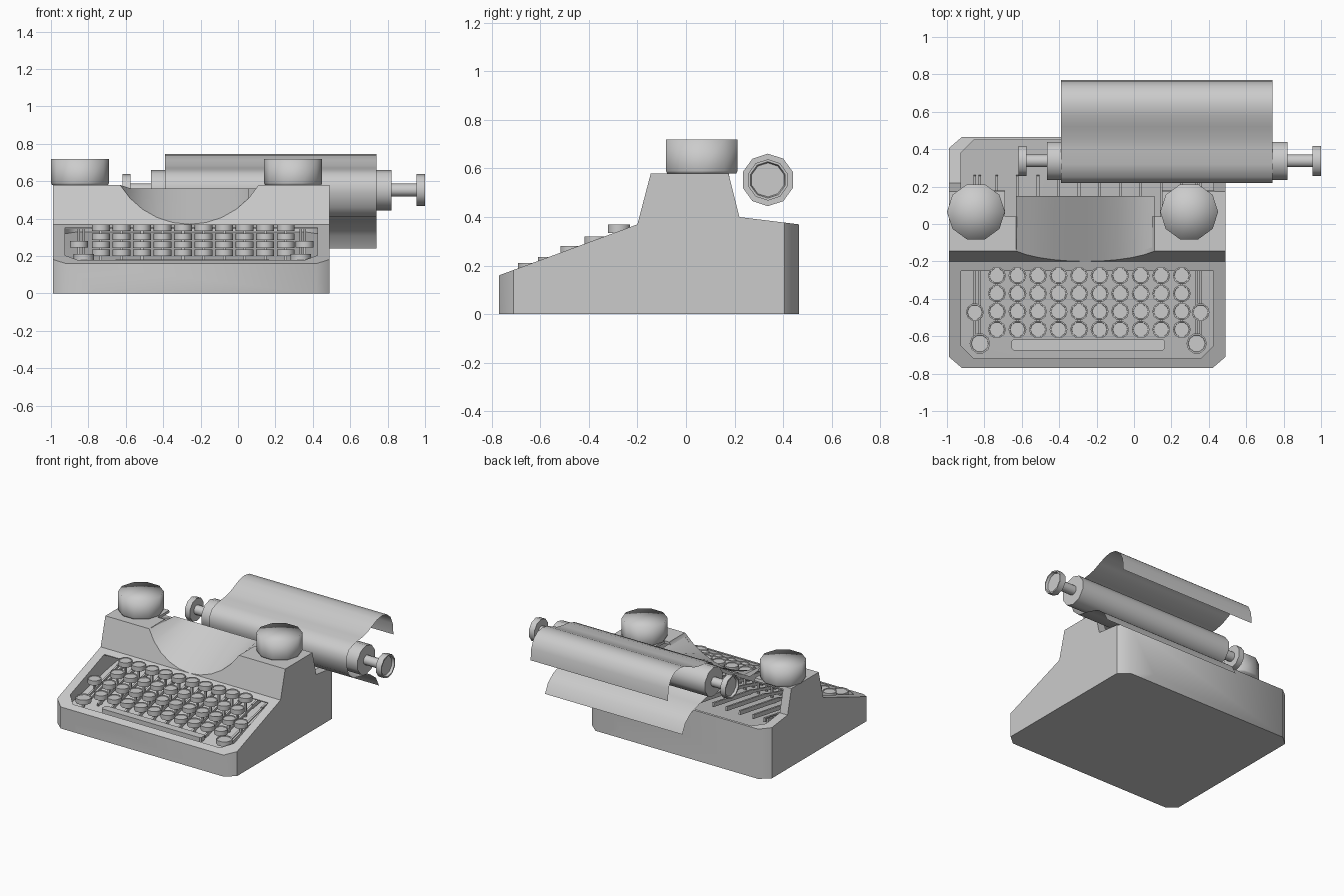
import bpy, bmesh, math
from mathutils import Vector, Matrix

if "Cube" in bpy.data.objects:
    bpy.data.objects.remove(bpy.data.objects["Cube"])

grey = bpy.data.materials.new("warm grey")
grey.diffuse_color = (0.6, 0.6, 0.6, 1)
grey.use_nodes = True
grey.node_tree.nodes["Principled BSDF"].inputs["Base Color"].default_value = grey.diffuse_color


def shade(ob, angle):
    for o in bpy.context.selected_objects:
        o.select_set(False)
    ob.select_set(True)
    bpy.context.view_layer.objects.active = ob
    bpy.ops.object.shade_smooth_by_angle(angle=math.radians(angle))


def finish(name, bm, smooth=None):
    bmesh.ops.recalc_face_normals(bm, faces=bm.faces)
    me = bpy.data.meshes.new(name)
    bm.to_mesh(me)
    bm.free()
    ob = bpy.data.objects.new(name, me)
    bpy.context.collection.objects.link(ob)
    me.materials.append(grey)
    if smooth:
        shade(ob, smooth)
    return ob


def prism(name, pts, axis, a, b):
    """Extrude a 2D outline along an axis from a to b."""
    place = {'x': lambda p, t: (t, p[0], p[1]),
             'y': lambda p, t: (p[0], t, p[1]),
             'z': lambda p, t: (p[0], p[1], t)}[axis]
    bm = bmesh.new()
    lo = [bm.verts.new(place(p, a)) for p in pts]
    hi = [bm.verts.new(place(p, b)) for p in pts]
    n = len(pts)
    bm.faces.new(lo)
    bm.faces.new(hi)
    for i in range(n):
        bm.faces.new((lo[i], lo[(i + 1) % n], hi[(i + 1) % n], hi[i]))
    return finish(name, bm)


def add_lathe(bm, profile, centre, axis, n=10):
    """Spin (radius, height) points about an axis; the ends are capped."""
    rings = []
    for r, h in profile:
        ring = []
        for i in range(n):
            t = 2 * math.pi * (i + (0.5 if axis == 'x' else 0)) / n
            u, v = r * math.cos(t), r * math.sin(t)
            off = (h, u, v) if axis == 'x' else (u, v, h)
            ring.append(bm.verts.new(Vector(centre) + Vector(off)))
        rings.append(ring)
    for p, q in zip(rings, rings[1:]):
        for i in range(n):
            bm.faces.new((p[i], p[(i + 1) % n], q[(i + 1) % n], q[i]))
    bm.faces.new(rings[0])
    return bm.faces.new(rings[-1])


def add_bar(bm, p, q, w, h):
    """Thin bar between two points in the same x plane."""
    p, q = Vector(p), Vector(q)
    d = q - p
    m = (Matrix.Translation((p + q) / 2)
         @ Matrix.Rotation(math.atan2(d.z, d.y), 4, 'X')
         @ Matrix.Diagonal((w, d.length, h, 1)))
    bmesh.ops.create_cube(bm, size=1, matrix=m)


def octagon(x0, x1, y0, y1, c, d):
    return [(x0 + c, y0), (x1 - c, y0), (x1, y0 + d), (x1, y1 - d),
            (x1 - c, y1), (x0 + c, y1), (x0, y1 - d), (x0, y0 + d)]


def boolean(ob, cutter, op):
    mod = ob.modifiers.new("cut", 'BOOLEAN')
    mod.operation, mod.object, mod.solver = op, cutter, 'EXACT'
    bpy.context.view_layer.objects.active = ob
    bpy.ops.object.modifier_apply(modifier=mod.name)
    bpy.data.objects.remove(cutter)


# Casing: side outline with chamfered corners, hollowed out under the hood
casing = prism("casing", [(-.77, 0), (-.77, .16), (-.2, .37), (-.145, .58), (.175, .58),
                          (.22, .4), (.465, .37), (.465, 0)], 'x', -.99, .49)
boolean(casing, prism("corner_cutter", octagon(-.99, .49, -.77, .465, .07, .06), 'z', -.1, 1),
        'INTERSECT')
cavity = prism("cavity", [(-.72, .12), (-.2, .23), (.45, .33), (.45, .9), (.04, .9), (.04, .56),
                          (-.125, .56), (-.18, .345), (-.25, .345), (-.25, .9), (-.72, .9)],
               'x', -.925, .425)
boolean(cavity, prism("cavity_corner", octagon(-.925, .425, -.72, .45, .07, .07), 'z', -.1, 1),
        'INTERSECT')
boolean(casing, cavity, 'DIFFERENCE')

# Scoop in the hood: arc cut, then a dished guard rising to a straight back edge
R, cx, cz = .431, -.26, .801
half = math.asin(.37 / R)
arc = [(cx + R * math.sin(t), cz - R * math.cos(t))
       for t in [half * (i / 5 - 1) for i in range(11)]]
boolean(casing, prism("scoop_cutter", arc + [(.11, .9), (-.63, .9)], 'y', -.4, .3), 'DIFFERENCE')
shade(casing, 46)
bm = bmesh.new()
front = [bm.verts.new((x, -.2 + (z - .37) * .262, z)) for x, z in arc]
back = [bm.verts.new((x, .15, .562)) for x, z in arc]
for i in range(10):
    bm.faces.new((front[i], front[i + 1], back[i + 1], back[i]))
finish("scoop_guard", bm, 60)

# Spool covers and the shelves below them
for side, x, x0, x1 in (("left", -.845, -.93, -.69), ("right", .295, .15, .43)):
    bm = bmesh.new()
    top = add_lathe(bm, [(.15, .58), (.155, .59), (.155, .72)], (x, .065, 0), 'z')
    bmesh.ops.poke(bm, faces=[top])
    finish(side + "_spool_cover", bm, 100)
    prism(side + "_shelf", [(.04, .56), (.18, .56), (.176, .58), (.04, .58)], 'x', x0, x1)

# Roller with shaft and end knobs
axle = (0, .337, .553)
bm = bmesh.new()
add_lathe(bm, [(.108, -.465), (.108, .82)], axle, 'x')
finish("roller", bm, 40)
bm = bmesh.new()
add_lathe(bm, [(.035, -.58), (.035, .96)], axle, 'x')
finish("roller_shaft", bm, 40)
for side, a, b in (("left", -.575, -.617), ("right", .955, 1.0)):
    bm = bmesh.new()
    add_lathe(bm, [(.085, a), (.085, b), (.075, b), (.07, a + (b - a) * .6)], axle, 'x')
    finish(side + "_knob", bm, 40)

# Paper: one sheet wrapped around the front of the roller
sheet = [(.6, .24), (.565, .31), (.5, .36), (.4, .39), (.3, .41), (.245, .46), (.218, .54),
         (.22, .595), (.25, .64), (.32, .664), (.4, .672), (.46, .685), (.52, .712),
         (.58, .737), (.635, .745), (.69, .735), (.735, .7), (.762, .64), (.77, .555)]
bm = bmesh.new()
rows = [[bm.verts.new((x, y, z)) for x in (-.39, .74)] for y, z in sheet]
for p, q in zip(rows, rows[1:]):
    bm.faces.new((p[0], p[1], q[1], q[0]))
finish("paper", bm, 60)

# Keys with stems, and levers running to the back
columns = [-.733 + i * .1098 for i in range(10)]
keys = [(x, y, z, .048) for y, z in ((-.276, .37), (-.372, .32), (-.468, .278), (-.564, .235))
        for x in columns]
keys += [(x, -.472, .28, .048) for x in (-.851, .356)]
keys += [(x, -.639, .21, .055) for x in (-.824, .335)]
caps, stems, levers = bmesh.new(), bmesh.new(), bmesh.new()
for x, y, z, r in keys:
    add_lathe(caps, [(r, z - .035), (r, z), (r * .85, z), (r * .82, z - .004)], (x, y, 0), 'z')
    floor = .12 + (y + .72) * .21
    add_bar(stems, (x, y - .007, (floor + z - .03) / 2), (x, y + .007, (floor + z - .03) / 2),
            .014, z - .03 - floor)
for x in columns + [-.851, -.824, .335, .356]:
    add_bar(levers, (x, -.6, .16), (x, -.2, .26), .014, .02)
    add_bar(levers, (x, -.2, .26), (x, .26, .335), .014, .03)
finish("key_caps", caps, 40)
finish("key_stems", stems)
finish("key_levers", levers)

# Space bar
prism("space_bar", octagon(-.655, .165, -.675, -.617, .01, .01), 'z', .15, .183)
for x in (-.6, .11):
    prism("space_bar_post", [(x, -.65), (x + .02, -.65), (x + .02, -.635), (x, -.635)], 'z', .12, .16)
